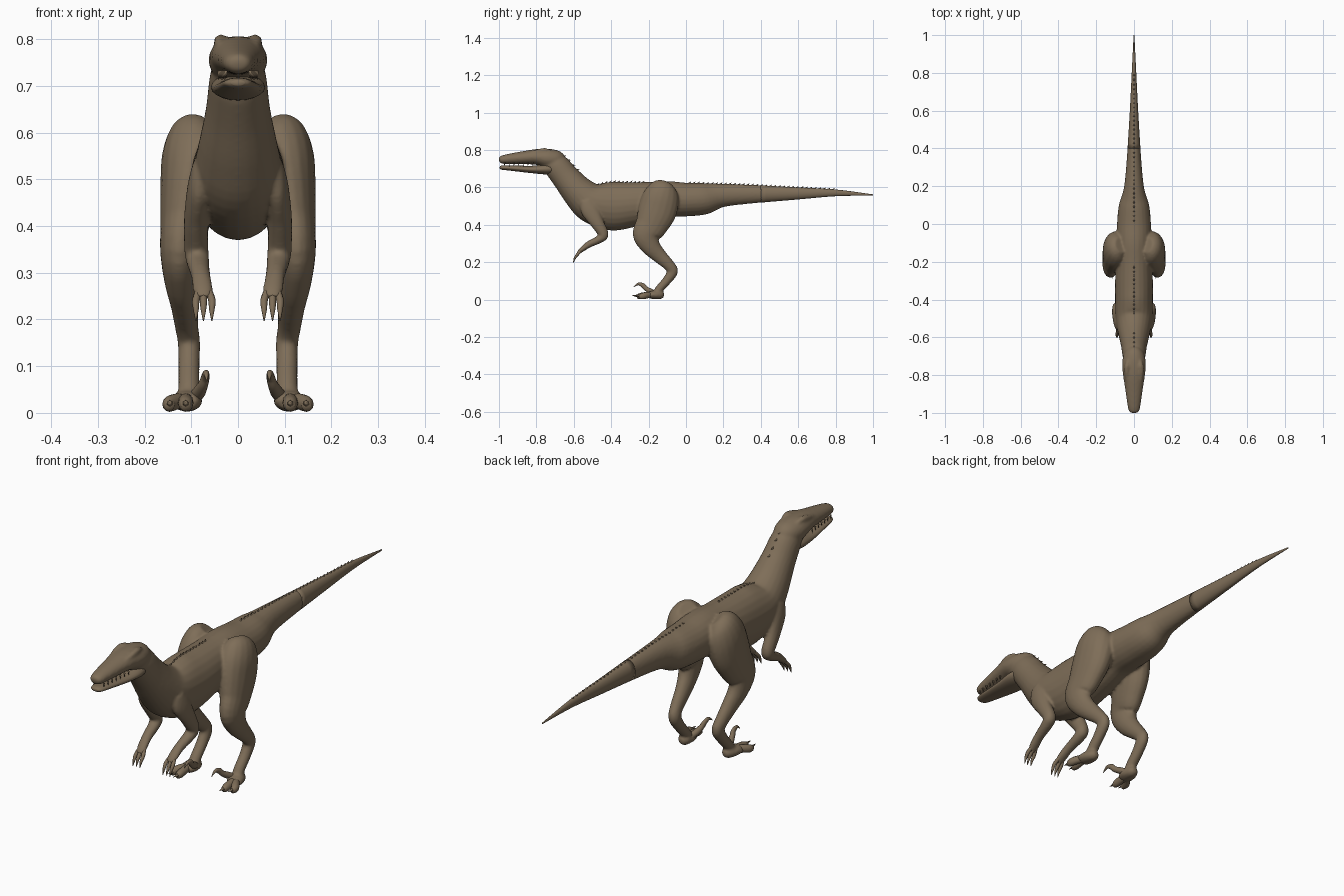
import bpy
import bmesh
import math
from mathutils import Vector, Matrix

default = bpy.data.objects.get("Cube")
if default:
    bpy.data.objects.remove(default, do_unlink=True)

hide = bpy.data.materials.new("brown_hide")
hide.use_nodes = True
hide_color = (0.21, 0.155, 0.098, 1)
hide.diffuse_color = hide_color
for node in hide.node_tree.nodes:
    if node.type == "BSDF_PRINCIPLED":
        node.inputs["Base Color"].default_value = hide_color
        node.inputs["Roughness"].default_value = 0.8


def catmull(points, steps):
    """Smooth a list of (x, y, z, side radius, normal radius) sections."""
    result = []
    last = len(points) - 1
    for i in range(last):
        before, start = points[max(i - 1, 0)], points[i]
        end, after = points[i + 1], points[min(i + 2, last)]
        for step in range(steps):
            t = step / steps
            result.append([
                b + t / 2 * (c - a + t * (2 * a - 5 * b + 4 * c - d + t * (3 * (b - c) + d - a)))
                for a, b, c, d in zip(before, start, end, after)])
    result.append(list(points[last]))
    return result


def loft(bm, sections, mirror=1, sides=18, steps=5):
    """Skin elliptical rings along a path; returns the upper outline."""
    rows = catmull(sections, steps)
    centers = [Vector((r[0] * mirror, r[1], r[2])) for r in rows]
    rings, outline, faces = [], [], []
    for i, row in enumerate(rows):
        tangent = (centers[min(i + 1, len(rows) - 1)] - centers[max(i - 1, 0)]).normalized()
        across = Vector((1, 0, 0))
        across = (across - tangent * across.dot(tangent)).normalized()
        up = across.cross(tangent)
        if up.z < 0:
            up = -up
        ring = []
        for k in range(sides):
            angle = math.tau * k / sides
            ring.append(bm.verts.new(centers[i] + across * (max(row[3], 0.001) * math.cos(angle))
                                     + up * (max(row[4], 0.001) * math.sin(angle))))
        # keep neighbouring rings aligned where the path turns over
        if rings:
            prior = rings[-1]
            flipped = [ring[-k % sides] for k in range(sides)]
            if ((flipped[sides // 4].co - prior[sides // 4].co).length
                    < (ring[sides // 4].co - prior[sides // 4].co).length):
                ring = flipped
        rings.append(ring)
        outline.append(centers[i] + up * row[4])
    for low, high in zip(rings, rings[1:]):
        for k in range(sides):
            n = (k + 1) % sides
            faces.append(bm.faces.new((low[k], low[n], high[n], high[k])))
    faces.append(bm.faces.new(rings[0]))
    faces.append(bm.faces.new(rings[-1]))
    bmesh.ops.recalc_face_normals(bm, faces=faces)
    return outline


def spike(bm, base, tip, radius, sides=6):
    """A small pointed cone from base to tip."""
    direction = tip - base
    turn = direction.to_track_quat("Z", "Y").to_matrix().to_4x4()
    bmesh.ops.create_cone(bm, cap_ends=True, segments=sides, radius1=radius, radius2=0,
                          depth=direction.length,
                          matrix=Matrix.Translation((base + tip) / 2) @ turn)


def make(name, bm):
    mesh = bpy.data.meshes.new(name)
    bm.to_mesh(mesh)
    bm.free()
    mesh.materials.append(hide)
    obj = bpy.data.objects.new(name, mesh)
    bpy.context.collection.objects.link(obj)
    for polygon in mesh.polygons:
        polygon.use_smooth = True
    return obj


def centered(profile):
    return [(0, *section) for section in profile]


# Trunk, from the tail root to the neck, as y, z, half width, half height
trunk = centered([
    (.6, .568, .021, .031), (.4, .565, .034, .046), (.2, .558, .052, .062),
    (.1, .54, .08, .084), (0, .535, .09, .09), (-.1, .537, .092, .097),
    (-.2, .52, .095, .11), (-.3, .507, .1, .122), (-.4, .5, .1, .13),
    (-.5, .517, .097, .11), (-.57, .57, .085, .09), (-.64, .65, .069, .075),
    (-.7, .72, .06, .068), (-.76, .75, .045, .045)])
tail = centered([
    (.4, .565, .034, .046), (.6, .568, .022, .032), (.8, .571, .012, .018), (1, .56, .002, .003)])
skull = centered([
    (-.66, .74, .035, .035), (-.69, .747, .054, .05), (-.74, .755, .063, .052),
    (-.8, .763, .058, .042), (-.88, .758, .046, .034), (-.95, .752, .036, .027),
    (-.988, .748, .028, .021), (-1, .746, .015, .011)])
jaw = centered([
    (-.68, .7, .04, .025), (-.74, .698, .058, .029), (-.82, .696, .051, .02),
    (-.9, .701, .041, .016), (-.96, .705, .033, .013), (-.985, .706, .026, .011),
    (-.996, .707, .014, .006)])
brow = [(.03, -.71, .785, .008, .008), (.036, -.75, .797, .014, .013),
        (.038, -.79, .793, .013, .012), (.034, -.86, .775, .006, .006)]
# Limbs as x, y, z, side radius, fore-aft radius
leg = [
    (.07, -.11, .615, .035, .045), (.085, -.12, .59, .062, .08), (.094, -.135, .54, .07, .1),
    (.105, -.155, .47, .062, .103), (.115, -.185, .4, .052, .088), (.125, -.213, .345, .042, .072),
    (.122, -.188, .285, .036, .052), (.115, -.143, .235, .03, .04), (.11, -.092, .185, .025, .031),
    (.105, -.073, .15, .024, .03), (.105, -.1, .105, .023, .024), (.105, -.14, .06, .023, .022),
    (.106, -.16, .032, .024, .02)]
arm = [
    (.08, -.53, .53, .018, .035), (.084, -.515, .48, .025, .048), (.09, -.475, .41, .026, .036),
    (.089, -.442, .35, .026, .028), (.086, -.46, .325, .025, .022), (.08, -.52, .295, .021, .018),
    (.075, -.56, .265, .022, .013), (.074, -.578, .247, .017, .008)]
foot = [(.105, -.118, .022, .012, .012), (.106, -.135, .025, .025, .022),
        (.11, -.17, .026, .034, .023), (.115, -.2, .024, .03, .018)]
sickle_toe = [(.095, -.16, .03, .014, .014), (.083, -.19, .045, .014, .014),
              (.075, -.215, .06, .011, .012), (.07, -.23, .076, .009, .012),
              (.068, -.255, .084, .006, .007), (.067, -.28, .068, .001, .001)]

# Continuous skin of trunk, skull, legs and arms
skin = bmesh.new()
back_line = loft(skin, trunk, sides=24)
loft(skin, skull, sides=24)
for side in (1, -1):
    loft(skin, leg, side)
    loft(skin, arm, side)
    loft(skin, foot, side)
    loft(skin, brow, side, sides=12)
body = make("body_skin", skin)
remesh = body.modifiers.new("blend", "REMESH")
remesh.mode = "VOXEL"
remesh.voxel_size = 0.006
remesh.use_smooth_shade = True
relax = body.modifiers.new("relax", "SMOOTH")
relax.factor = 0.5
relax.iterations = 5

# Tail end and lower jaw
for name, profile in (("tail", tail), ("lower_jaw", jaw)):
    bm = bmesh.new()
    outline = loft(bm, profile, sides=20)
    make(name, bm)
    if name == "tail":
        back_line = outline[::-1][:11] + back_line[5:]

for side, label in ((1, "left"), (-1, "right")):
    # Two walking toes with claws
    bm = bmesh.new()
    for x, reach in ((.112, -.262), (.146, -.25)):
        loft(bm, [(.112, -.17, .022, .015, .015), ((x + .112) / 2, -.2, .025, .016, .017),
                  (x, reach + .02, .019, .016, .017), (x, reach, .015, .01, .011)], side, 12)
        spike(bm, Vector((x * side, reach + .01, .02)), Vector((x * side, reach - .03, .022)), .009)
    make(label + "_toes", bm)

    # Raised sickle claw
    bm = bmesh.new()
    loft(bm, sickle_toe, side, 12)
    make(label + "_sickle_claw", bm)

    # Three clawed fingers
    bm = bmesh.new()
    for spread in (-.018, 0, .016):
        x = .074 + spread
        loft(bm, [(.074 + spread / 2, -.558, .266, .008, .008), (x, -.58, .242, .008, .008),
                  (x, -.594, .222, .006, .006), (x, -.603, .197, .001, .001)], side, 8)
    make(label + "_fingers", bm)

    # Teeth along the upper jaw
    bm = bmesh.new()
    for i in range(7):
        y = -.97 + i * .025
        x = side * (.026 + i * .0025)
        spike(bm, Vector((x, y, .733)), Vector((x, y, .712)), .004)
    make(label + "_teeth", bm)

# Row of low scutes along the spine
scutes = bmesh.new()
for start, stop, gap in ((-.65, -.56, .024), (-.47, -.21, .022), (.02, .8, .024)):
    y = start
    while y < stop:
        for a, b in zip(back_line, back_line[1:]):
            if b.y <= y < a.y:
                point = a.lerp(b, (y - a.y) / (b.y - a.y))
                slope = (a - b).normalized()
                up = Vector((0, -slope.z, slope.y))
                spike(scutes, point - up * .006 - slope * .005, point + up * .008 + slope * .007, .007, 4)
                break
        y += gap
make("spine_scutes", scutes)
